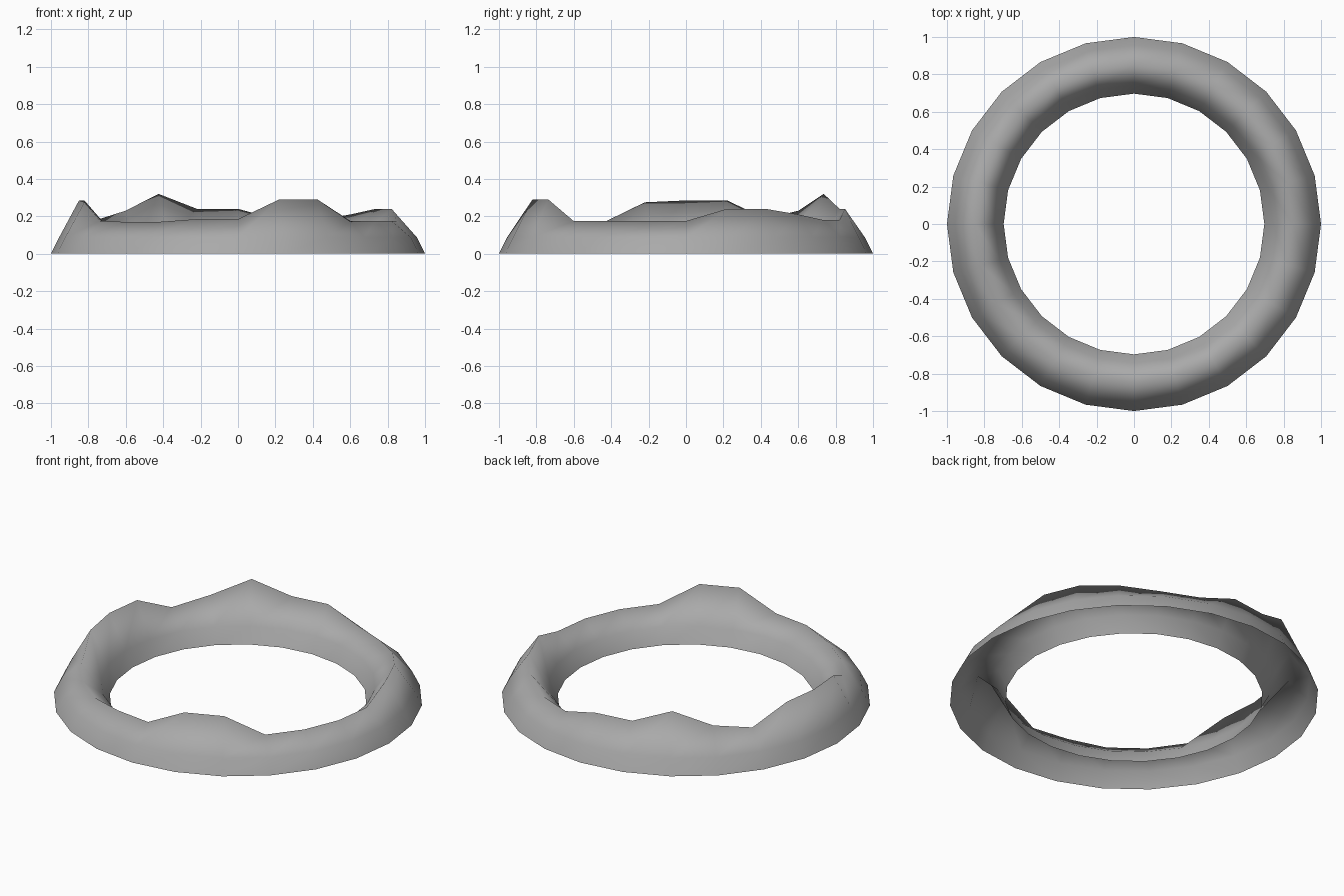
import bpy
import bmesh
from math import sin, cos, tau

default = bpy.data.objects.get("Cube")
if default:
    bpy.data.objects.remove(default)

# Single matte stone colour
stone = bpy.data.materials.new("grey stone")
stone.use_nodes = True
colour = (0.4, 0.4, 0.4, 1)
stone.diffuse_color = colour
stone.node_tree.nodes["Principled BSDF"].inputs["Base Color"].default_value = colour

# Uneven crest heights, counter-clockwise from +x
crest = [.175, .24, .24, .21, .18, .18, .24, .24, .32, .23, .187, .285,
         .285, .275, .175, .17, .17, .185, .185, .29, .29, .175, .175, .175]
count = len(crest)

# Open-bottomed arched ring: outer foot, shoulder, crest, inner shoulder, inner foot
bm = bmesh.new()
columns = []
for i, top in enumerate(crest):
    angle = tau * i / count
    profile = [(1, 0), (.956, .088), (.85, top), (.744, .088), (.697, 0)]
    columns.append([bm.verts.new((r * cos(angle), r * sin(angle), z))
                    for r, z in profile])

for i, near in enumerate(columns):
    far = columns[(i + 1) % count]
    for j in range(len(near) - 1):
        face = bm.faces.new((near[j], far[j], far[j + 1], near[j + 1]))
        face.smooth = True

mesh = bpy.data.meshes.new("crater_rim")
bm.to_mesh(mesh)
bm.free()
mesh.materials.append(stone)
rim = bpy.data.objects.new("crater_rim", mesh)
bpy.context.collection.objects.link(rim)
